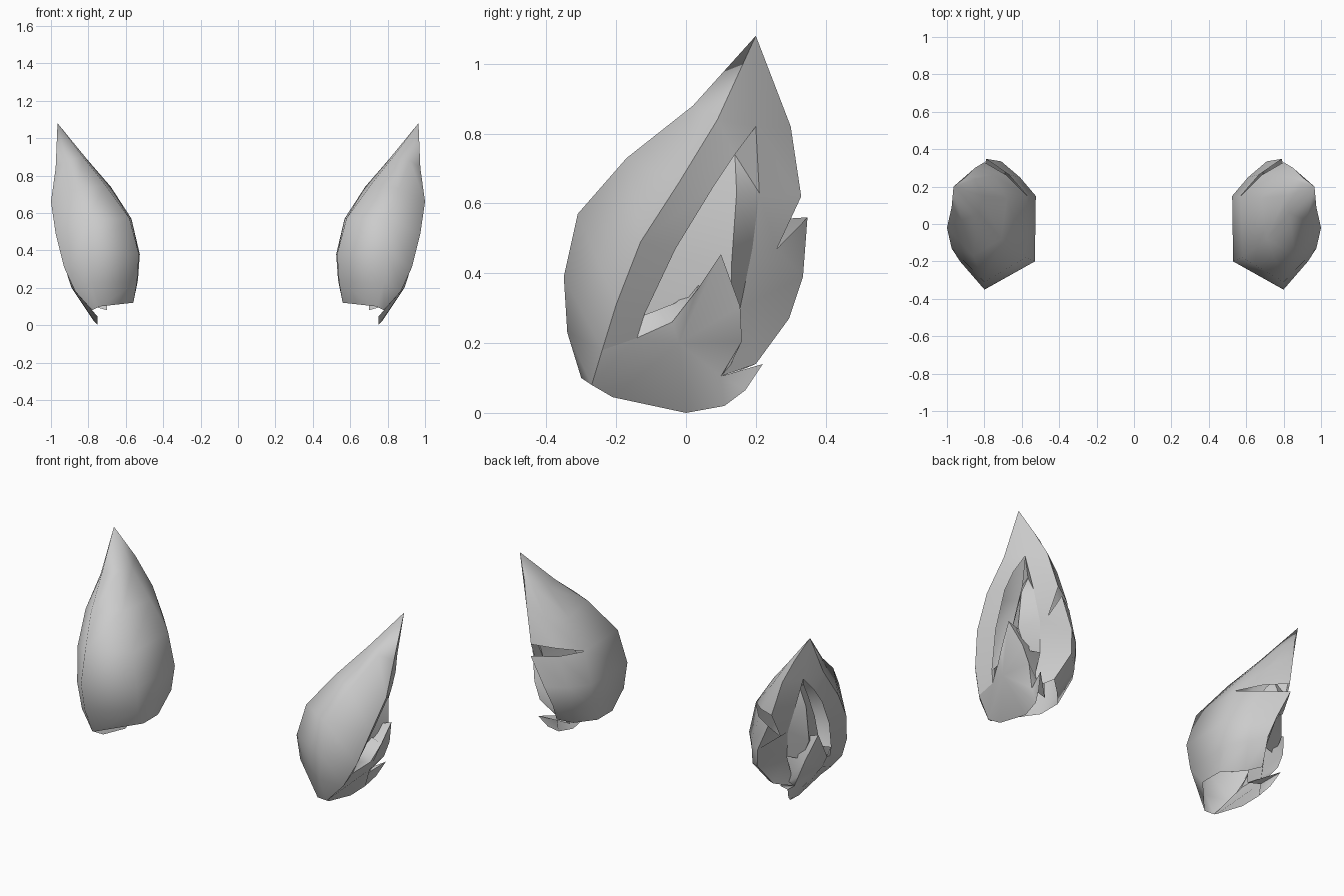
import bpy, bmesh
from mathutils import Vector

if "Cube" in bpy.data.objects:
    bpy.data.objects.remove(bpy.data.objects["Cube"])


def build(name, faces, ref, angle=1.0):
    """Weld coordinate polygons into one shell facing away from ref, mirrored in x."""
    bm = bmesh.new()
    for f in faces:
        pts = []
        for p in f:
            if p not in pts:
                pts.append(p)
        if len(pts) > 2:
            bm.faces.new([bm.verts.new(p) for p in pts])
    bmesh.ops.remove_doubles(bm, verts=bm.verts[:], dist=1e-4)
    bmesh.ops.recalc_face_normals(bm, faces=bm.faces[:])
    bm.normal_update()
    s = sum(f.normal.dot(f.calc_center_median() - Vector(ref)) * f.calc_area() for f in bm.faces)
    if s < 0:
        bmesh.ops.reverse_faces(bm, faces=bm.faces[:])
    me = bpy.data.meshes.new(name)
    bm.to_mesh(me)
    bm.free()
    ob = bpy.data.objects.new(name, me)
    bpy.context.collection.objects.link(ob)
    ob.modifiers.new("mirror", 'MIRROR').use_mirror_merge = False
    bpy.ops.object.select_all(action='DESELECT')
    ob.select_set(True)
    bpy.context.view_layer.objects.active = ob
    bpy.ops.object.shade_smooth_by_angle(angle=angle)
    return ob


def strip(a, b):
    return [(a[i], a[i + 1], b[i + 1], b[i]) for i in range(len(a) - 1)]


# Shared edges: front crease, rear edge with its notch
apex = (.965, .2, 1.08)
crease = [(.78, -.27, .08), (.87, -.24, .18), (.93, -.2, .31), (.975, -.13, .49),
          (1.0, -.02, .66), (.975, .09, .84), apex]
rear_low = [(.72, .2, .14), (.68, .295, .27), (.71, .335, .39), (.79, .348, .56)]
rear_high = [(.8, .33, .62), (.85, .3, .82), (.9, .25, .95), apex]

# Rounded pod shell: columns running bottom to tip
front = [(.74, -.3, .1), (.78, -.34, .23), (.8, -.35, .39), (.8, -.31, .57),
         (.86, -.17, .73), (.92, .02, .88), apex]
inner_front = [(.56, -.1, .12), (.54, -.18, .23), (.53, -.2, .38), (.58, -.18, .57),
               (.71, -.08, .75), (.83, .06, .9), apex]
inner_rear = [(.56, .04, .12), (.535, .13, .24), (.525, .15, .38), (.57, .15, .57),
              (.68, .14, .74), (.81, .15, .89), apex]
rear = [(.65, .14, .115), (.6, .225, .24), (.61, .25, .38), (.67, .265, .555)]
rear_up = [(.68, .26, .6), (.75, .26, .76), (.85, .24, .92), apex]
shell = (strip(crease, front) + strip(front, inner_front) + strip(inner_front, inner_rear)
         + strip(inner_rear[:4], rear) + strip(inner_rear[3:], rear_up)
         + strip(rear, rear_low) + strip(rear_up, rear_high))
build("pod_shell", shell, (.78, 0, .45), 1.4)

# Outer flame face surrounding the opening
hole_f = [(.86, -.14, .215), (.88, -.12, .28), (.93, -.03, .47), (.96, .08, .65),
          (.95, .14, .74), (.92, .2, .82)]
tip = hole_f[-1]
hole_r = [tip, (.87, .21, .63), (.81, .19, .47), (.78, .155, .3)]
notch = (.81, .26, .47)
root = (.79, .1, .105)
face = strip(crease[1:], hole_f) + [
    (apex, rear_high[2], rear_high[1], tip),
    (tip, rear_high[1], rear_high[0], hole_r[1]),
    (hole_r[1], rear_high[0], notch, hole_r[2]),
    (hole_r[2], notch, rear_low[2], hole_r[3]),
    (notch, rear_low[3], rear_low[2]),
    (hole_r[3], rear_low[2], rear_low[1]),
    (hole_r[3], rear_low[1], rear_low[0], root)]
build("flame_face", face, (0, 0, .4))

# Central flame tongue with the small lower spike
mid = (.89, -.02, .2)
tongue = [hole_f[0], (.91, -.04, .26), (.935, .03, .35), (.95, .1, .455),
          (.9, .155, .305), (.86, .16, .205), root]
base = [(.8, .17, .065), (.77, .11, .02), (.75, 0, 0), (.75, -.21, .045), crease[0]]
spike = (.83, .22, .14)
lower = [(mid, a, b) for a, b in zip(tongue, tongue[1:])]
lower += [(mid, a, b) for a, b in zip(base[1:], base[2:])]
lower += [(crease[0], crease[1], hole_f[0], mid), (mid, root, base[1]),
          (root, base[0], base[1]), (root, spike, base[0])]
build("flame_tongue", lower, (0, 0, .2), 1.2)

# Solid inner sides of the tongue: sloping top, rear side, spike root
ridge_in, foot = (.71, .1, .37), (.7, .1, .08)
f1, f2 = (.84, -.03, .315), (.8, .04, .38)
top = [(hole_f[0], hole_f[1], f1, tongue[1]), (tongue[1], f1, f2, tongue[2]),
       (tongue[2], f2, ridge_in, tongue[3])]
build("tongue_top", top, (.8, 0, 0))
side = [(tongue[3], ridge_in, tongue[4]), (tongue[4], ridge_in, foot, tongue[5]),
        (tongue[5], foot, root), (root, foot, spike)]
build("tongue_side", side, (.8, -.3, .2))

# Folded flame lip and the sunken floor behind the opening
lip = [(.85, .14, .74), (.9, .145, .63), (.91, .13, .42), (.86, .13, .3)]
floor = [(.84, .08, .72), (.82, .01, .62), (.8, -.08, .46), (.79, -.14, .28)]
build("flame_lip", [(tip, lip[0], hole_r[1])] + [(lip[0], lip[1], hole_r[1])]
      + strip(lip[1:], hole_r[1:]), (0, 0, .4))
build("recess_floor", strip(lip, floor) + [(tip, lip[0], floor[0])], (0, 0, .4))
